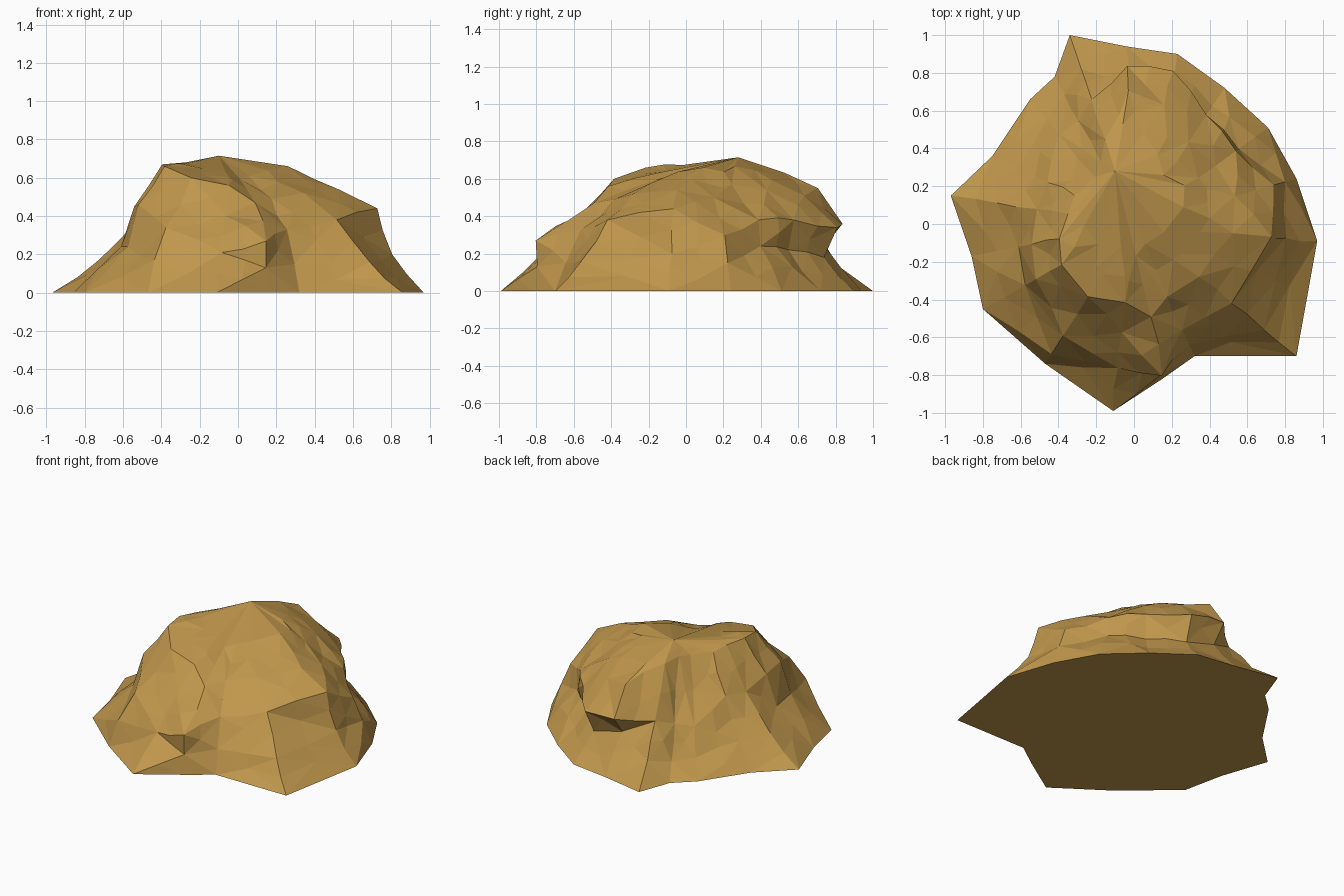
import bpy, bmesh, random
from mathutils import Vector

random.seed(4)

# Vertical ribs around the rock: footprint x, y, then (share of footprint radius, height)
# for the lower slope, the ledge and the rim of the crown
RIBS = [
    (0.97, -0.09, 0.83, 0.20, 0.75, 0.44, 0.54, 0.54),
    (0.86, 0.24, 0.93, 0.15, 0.86, 0.30, 0.62, 0.50),
    (0.71, 0.51, 0.78, 0.24, 0.76, 0.38, 0.48, 0.57),
    (0.48, 0.72, 0.76, 0.22, 0.80, 0.38, 0.60, 0.54),
    (0.23, 0.90, 0.82, 0.18, 0.90, 0.34, 0.70, 0.51),
    (-0.04, 0.94, 0.79, 0.24, 0.89, 0.36, 0.75, 0.55),
    (-0.34, 1.00, 0.82, 0.13, 0.66, 0.33, 0.45, 0.63),
    (-0.42, 0.78, 0.88, 0.10, 0.70, 0.29, 0.42, 0.64),
    (-0.55, 0.66, 0.84, 0.10, 0.72, 0.27, 0.38, 0.63),
    (-0.75, 0.36, 0.82, 0.16, 0.61, 0.40, 0.42, 0.64),
    (-0.97, 0.15, 0.75, 0.17, 0.53, 0.39, 0.36, 0.66),
    (-0.86, -0.17, 0.71, 0.24, 0.63, 0.45, 0.46, 0.67),
    (-0.80, -0.45, 0.72, 0.24, 0.65, 0.46, 0.48, 0.66),
    (-0.47, -0.74, 0.93, 0.17, 0.80, 0.34, 0.52, 0.60),
    (-0.11, -0.99, 0.77, 0.21, 0.58, 0.40, 0.42, 0.56),
    (0.15, -0.82, 0.97, 0.13, 0.98, 0.27, 0.60, 0.47),
    (0.32, -0.70, 0.92, 0.15, 0.80, 0.33, 0.55, 0.49),
    (0.86, -0.70, 0.80, 0.16, 0.60, 0.38, 0.40, 0.52),
]
PEAK = Vector((-0.10, 0.28, 0.715))

bm = bmesh.new()
rings = [[], [], [], [], []]
for x, y, f1, z1, f2, z2, f3, z3 in RIBS:
    rim = Vector((x * f3, y * f3, z3))
    inner = rim.lerp(PEAK, 0.42) + Vector((0, 0, 0.015 + 0.06 * rim.x))
    points = [(x, y, 0), (x * f1, y * f1, z1), (x * f2, y * f2, z2), rim, inner]
    for ring, p in zip(rings, points):
        ring.append(bm.verts.new(p))

# Sides and crown
n = len(RIBS)
for low, high in zip(rings, rings[1:]):
    for i in range(n):
        j = (i + 1) % n
        bm.faces.new((low[i], low[j], high[j], high[i]))
peak = bm.verts.new(PEAK)
for i in range(n):
    bm.faces.new((rings[-1][i], rings[-1][(i + 1) % n], peak))

# Break the slopes into smaller irregular facets, leaving the crown calm
bmesh.ops.triangulate(bm, faces=bm.faces[:])
corners = {v.co.to_tuple(4) for v in bm.verts}
long_edges = [e for e in bm.edges if e.calc_length() > 0.24
              and 0.01 < max(v.co.z for v in e.verts) < 0.70]
bmesh.ops.subdivide_edges(bm, edges=long_edges, cuts=1)
for v in bm.verts:
    if v.co.z > 0.01 and v.co.to_tuple(4) not in corners:
        v.co += Vector([random.uniform(-0.013, 0.013) for _ in range(3)])
bmesh.ops.triangulate(bm, faces=bm.faces[:])

# Flat underside
rim_edges = [e for e in bm.edges if e.is_boundary]
bmesh.ops.holes_fill(bm, edges=rim_edges, sides=0)
bmesh.ops.recalc_face_normals(bm, faces=bm.faces[:])

mesh = bpy.data.meshes.new("rock")
bm.to_mesh(mesh)
bm.free()
rock = bpy.data.objects.new("rock", mesh)
bpy.context.collection.objects.link(rock)

# One flat colour for the whole rock
sandstone = bpy.data.materials.new("sandstone ochre")
sandstone.diffuse_color = (0.53, 0.31, 0.073, 1)
mesh.materials.append(sandstone)
